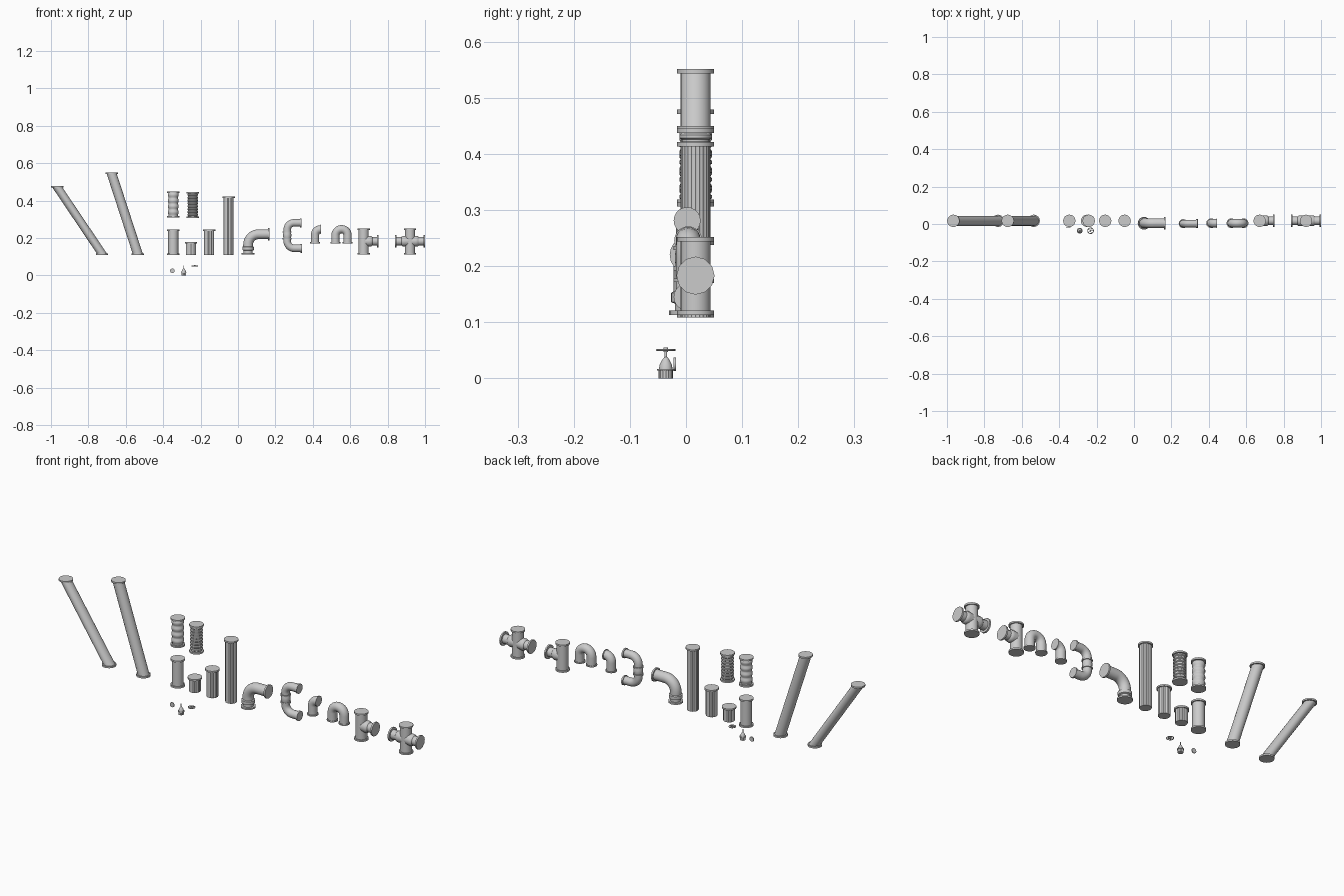
import bpy, bmesh, math
from mathutils import Vector

if "Cube" in bpy.data.objects:
    bpy.data.objects.remove(bpy.data.objects["Cube"])

Y_MAIN, Y_BEND, Y_VALVE = 0.017, 0.004, -0.036
R, RF, T = 0.027, 0.033, 0.008      # pipe radius, flange radius, flange thickness


def finish(bm, name):
    bmesh.ops.recalc_face_normals(bm, faces=bm.faces)
    me = bpy.data.meshes.new(name)
    bm.to_mesh(me)
    bm.free()
    ob = bpy.data.objects.new(name, me)
    bpy.context.collection.objects.link(ob)
    bpy.ops.object.select_all(action='DESELECT')
    ob.select_set(True)
    bpy.context.view_layer.objects.active = ob
    bpy.ops.object.shade_smooth_by_angle(angle=math.radians(35))
    return ob


def loft(name, stations, y, n=20, flute=0.0):
    """Capped tube through rings (x, z, heading, radius) lying in the xz plane."""
    bm = bmesh.new()
    rings = []
    for x, z, h, r in stations:
        side = Vector((math.sin(h), 0, -math.cos(h)))
        ring = []
        for i in range(n):
            a = 2 * math.pi * i / n
            rr = r - flute * (i % 2)
            ring.append(bm.verts.new(Vector((x, y, z)) + side * rr * math.cos(a)
                                     + Vector((0, rr * math.sin(a), 0))))
        rings.append(ring)
    for a, b in zip(rings, rings[1:]):
        for i in range(n):
            j = (i + 1) % n
            bm.faces.new((a[i], a[j], b[j], b[i]))
    bm.faces.new(rings[0])
    bm.faces.new(rings[-1])
    return finish(bm, name)


def pipe(name, x, z, heading, steps, y, n=20, flute=0.0):
    """Steps: (length, radius) goes straight, (bend_radius, degrees, radius) turns."""
    h = math.radians(heading)
    st = []
    for s in steps:
        if len(s) == 2:
            x += s[0] * math.cos(h)
            z += s[0] * math.sin(h)
            st.append((x, z, h, s[1]))
        else:
            br, total, r = s[0], math.radians(s[1]), s[2]
            k = 10
            chord = 2 * br * math.sin(abs(total) / k / 2)
            for _ in range(k):
                h += total / k / 2
                x += chord * math.cos(h)
                z += chord * math.sin(h)
                h += total / k / 2
                st.append((x, z, h, r))
    return loft(name, st, y, n, flute)


def start(r, rf, t=T):
    return [(0, rf), (t, rf), (0, r)]


def end(r, rf, t=T):
    return [(0, rf), (t, rf)]


def straight(length, r=R, rf=RF):
    return start(r, rf) + [(length - 2 * T, r)] + end(r, rf)


# slanted pipes with level flanges
UP = math.pi / 2
for name, xb, xt, top in (("long_slanted_pipe", -0.727, -0.966, 0.479),
                          ("steep_slanted_pipe", -0.536, -0.675, 0.551)):
    z0 = 0.108
    loft(name, [(xb, z0, UP, RF), (xb, z0 + T, UP, RF), (xb, z0 + T, UP, R),
                (xt, top - T, UP, R), (xt, top - T, UP, RF), (xt, top, UP, RF)], Y_MAIN)

# plain flanged pipe
pipe("straight_pipe", -0.346, 0.108, 90, straight(0.138), Y_MAIN)

# finely fluted pipes with a top flange
for name, x, top in (("short", -0.251, 0.178), ("medium", -0.154, 0.246), ("tall", -0.05, 0.421)):
    pipe(name + "_fluted_pipe", x, 0.108, 90, [(0, R), (top - T - 0.108, R)],
         Y_MAIN, 48, 0.0013)
    pipe(name + "_pipe_flange", x, top - T, 90, [(0, RF), (T, RF)], Y_MAIN)


# corrugated pipes
def ribs(count, length, low, high):
    p = length / count
    return [s for _ in range(count)
            for s in ((p * .25, low), (p * .2, high), (p * .35, high), (p * .2, low))]


for name, x, z, count in (("wide_ribbed_pipe", -0.346, 0.311, 4),
                          ("fine_ribbed_pipe", -0.242, 0.306, 8)):
    pipe(name, x, z, 90, start(0.025, RF) + ribs(count, 0.139 - 2 * T, 0.025, 0.029)
         + end(0.025, RF), Y_MAIN)

# large elbow with collar
pipe("large_elbow", 0.054, 0.113, 90,
     start(0.024, 0.034) + [(0.012, 0.024), (0.003, 0.031), (0.016, 0.031), (0.003, 0.026),
                            (0.01, 0.026), (0.055, -90, 0.026), (0.052, 0.026)]
     + end(0.026, 0.033), Y_BEND)

# c-shaped pipe with two collars
r = 0.020
half = [(0.008, r), (0, 0.024), (0.007, 0.024), (0, r)]
pipe("double_elbow", 0.34, 0.281, 180,
     start(r, 0.024) + [(0.032, r), (0.037, 90, r)] + half
     + [(0.010, 0.022), (0.010, 0.022), (0.010, r)] + half[1:]
     + [(0.008, r), (0.039, 90, r), (0.032, r)] + end(r, 0.024), Y_BEND - 0.002)

# small elbow and u-bend
r = 0.022
pipe("small_elbow", 0.412, 0.172, 90,
     start(r, 0.026, 0.006) + [(0.04, r), (0.028, -90, r)] + end(r, 0.025, 0.005),
     Y_BEND)
pipe("u_bend", 0.521, 0.172, 90,
     start(r, 0.026, 0.006) + [(0.037, r), (0.0325, -180, r), (0.037, r)]
     + end(r, 0.026, 0.006), Y_BEND)

# tee and cross junctions
branch = [(0, 0.026), (0.030, 0.029), (0.010, 0.028), (0.006, 0.023), (0.026, 0.023)] \
    + end(0.023, 0.034)
for name, x, sides in (("tee", 0.672, (0,)), ("cross", 0.92, (0, 180))):
    pipe(name + "_body", x, 0.113, 90, straight(0.139), Y_MAIN)
    for a in sides:
        pipe(f"{name}_branch_{a}", x, 0.183, a, branch, Y_MAIN, 12)

# valve: knurled base, collar, bell and stem
pipe("valve_base", -0.29, 0.0, 90, [(0, 0.013), (0.015, 0.013)], Y_VALVE, 32, 0.001)
pipe("valve_bell", -0.29, 0.014, 90,
     [(0, 0.0155), (0.003, 0.0155), (0, 0.012), (0.007, 0.011), (0.006, 0.008),
      (0.005, 0.005), (0.003, 0.0025), (0.014, 0.0022)], Y_VALVE, 16)


# hand wheel: rim, spokes and hub
bpy.ops.mesh.primitive_torus_add(major_radius=0.0155, minor_radius=0.002, major_segments=24,
                                 minor_segments=8, location=(-0.232, Y_VALVE, 0.0505))
bpy.context.object.name = "hand_wheel_rim"
bpy.ops.object.shade_smooth_by_angle()
for i in range(5):
    a = 2 * math.pi * i / 5
    bpy.ops.mesh.primitive_cube_add(size=1, rotation=(0, 0, a), location=(
        -0.232 + 0.0078 * math.cos(a), Y_VALVE + 0.0078 * math.sin(a), 0.0505))
    bpy.context.object.scale = (0.0155, 0.0028, 0.0025)
    bpy.context.object.name = f"hand_wheel_spoke_{i}"
pipe("hand_wheel_hub", -0.232, 0.047, 90, [(0, 0.004), (0.008, 0.004)], Y_VALVE, 12)

# small round gauge facing front
bpy.ops.mesh.primitive_cylinder_add(vertices=16, radius=0.012, depth=0.004,
                                    location=(-0.351, -0.02, 0.025),
                                    rotation=(math.pi / 2, 0, 0))
bpy.context.object.name = "gauge_disc"
bpy.ops.object.shade_smooth_by_angle()
